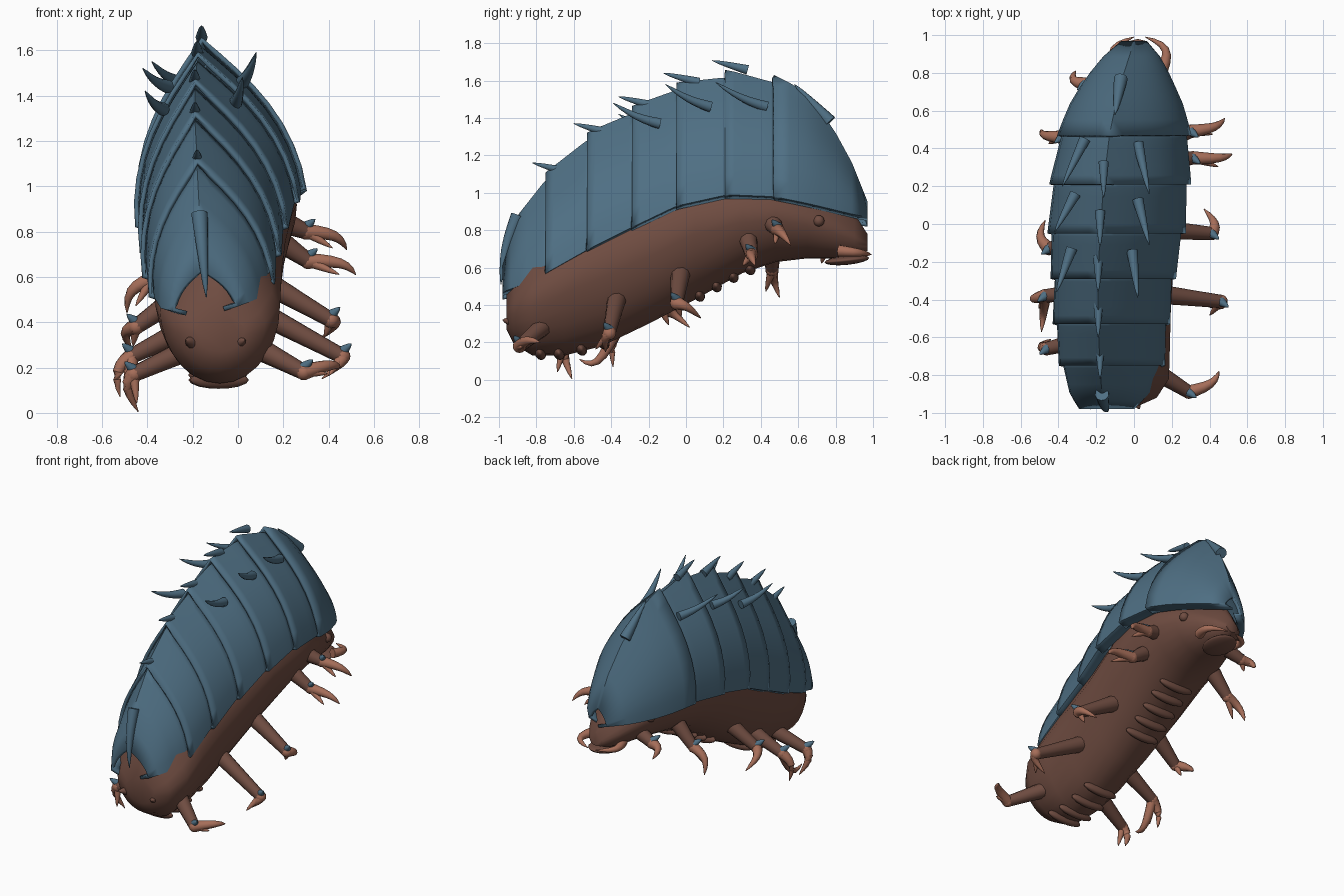
import bpy
import math
from mathutils import Vector

if "Cube" in bpy.data.objects:
    bpy.data.objects.remove(bpy.data.objects["Cube"])


def material(name, rgb):
    m = bpy.data.materials.new(name)
    m.use_nodes = True
    m.diffuse_color = (*rgb, 1)
    m.node_tree.nodes["Principled BSDF"].inputs["Base Color"].default_value = (*rgb, 1)
    return m


SHELL = material("slate blue shell", (0.078, 0.16, 0.23))
BODY = material("dark brown skin", (0.16, 0.073, 0.053))
CLAW = material("light brown claw", (0.38, 0.155, 0.1))


def loft(name, rings, mat, closed=True, angle=40):
    """Skin a list of equal-length point rings; closed rings get end caps."""
    n = len(rings[0])
    faces = []
    for i in range(len(rings) - 1):
        for j in range(n if closed else n - 1):
            k = (j + 1) % n
            faces.append((i * n + j, i * n + k, (i + 1) * n + k, (i + 1) * n + j))
    if closed:
        faces.append(tuple(reversed(range(n))))
        faces.append(tuple(range((len(rings) - 1) * n, len(rings) * n)))
    mesh = bpy.data.meshes.new(name)
    mesh.from_pydata([tuple(p) for r in rings for p in r], [], faces)
    mesh.materials.append(mat)
    ob = bpy.data.objects.new(name, mesh)
    bpy.context.collection.objects.link(ob)
    bpy.ops.object.select_all(action='DESELECT')
    bpy.context.view_layer.objects.active = ob
    ob.select_set(True)
    bpy.ops.object.mode_set(mode='EDIT')
    bpy.ops.mesh.select_all(action='SELECT')
    bpy.ops.mesh.normals_make_consistent(inside=False)
    bpy.ops.object.mode_set(mode='OBJECT')
    bpy.ops.object.shade_smooth_by_angle(angle=math.radians(angle))
    return ob


def tube(name, points, radii, mat, sides=10):
    pts = [Vector(p) for p in points]
    rings = []
    for i, p in enumerate(pts):
        d = pts[min(i + 1, len(pts) - 1)] - pts[max(i - 1, 0)]
        q = d.to_track_quat('Z', 'Y')
        rings.append([p + q @ Vector((math.cos(a), math.sin(a), 0)) * radii[i]
                      for a in (math.tau * s / sides for s in range(sides))])
    return loft(name, rings, mat)


def horn(name, base, tip, radius, mat, bend=(0, 0, 0), steps=6):
    """Tapered horn whose middle is pushed sideways by bend."""
    b, t, v = Vector(base), Vector(tip), Vector(bend)
    pts, rad = [], []
    for i in range(steps + 1):
        s = i / steps
        pts.append(b.lerp(t, s) + v * math.sin(math.pi * s))
        rad.append(radius * (1 - s) ** 0.7 + 0.002)
    return tube(name, pts, rad, mat)


def blob(name, loc, scale, mat, tilt=0):
    bpy.ops.mesh.primitive_uv_sphere_add(segments=16, ring_count=8, location=loc, rotation=(tilt, 0, 0))
    ob = bpy.context.object
    ob.name, ob.scale = name, scale
    ob.data.materials.append(mat)
    bpy.ops.object.shade_smooth()
    return ob


def sample(table, y):
    """Linear lookup of a table sorted by its first column."""
    for a, b in zip(table, table[1:]):
        if y <= b[0]:
            break
    s = (y - a[0]) / (b[0] - a[0])
    return [p + (q - p) * s for p, q in zip(a[1:], b[1:])]


# Body: centre x, belly z, widest z, top z, half width along y
BODY_TABLE = [
    (-0.96, -0.08, 0.27, 0.37, 0.46, 0.11),
    (-0.92, -0.08, 0.19, 0.40, 0.60, 0.20),
    (-0.82, -0.08, 0.13, 0.47, 0.75, 0.265),
    (-0.65, -0.09, 0.13, 0.56, 0.92, 0.28),
    (-0.45, -0.09, 0.18, 0.65, 1.05, 0.285),
    (-0.20, -0.09, 0.30, 0.76, 1.15, 0.30),
    (0.05, -0.08, 0.43, 0.88, 1.25, 0.32),
    (0.30, -0.06, 0.57, 0.92, 1.30, 0.32),
    (0.48, -0.05, 0.63, 0.92, 1.28, 0.30),
    (0.65, -0.03, 0.65, 0.88, 1.12, 0.24),
    (0.80, -0.01, 0.65, 0.82, 0.99, 0.17),
    (0.90, 0.0, 0.66, 0.77, 0.89, 0.11),
    (0.97, 0.01, 0.69, 0.73, 0.78, 0.05),
]
rings = []
for y, cx, low, mid, top, half in BODY_TABLE:
    ring = []
    for k in range(28):
        c, s = math.cos(math.tau * k / 28), math.sin(math.tau * k / 28)
        w = half * c * (1 - 0.5 * max(s, 0))
        ring.append((cx + w, y, mid + s * ((top - mid) if s > 0 else (mid - low))))
    rings.append(ring)
loft("body", rings, BODY, angle=60)

# Shell: ridge x z, left rim x z, right rim x z along y
SHELL_TABLE = [
    (-0.98, -0.16, 0.63, -0.29, 0.45, 0.0, 0.47),
    (-0.90, -0.17, 0.88, -0.34, 0.46, 0.08, 0.50),
    (-0.75, -0.18, 1.07, -0.37, 0.51, 0.14, 0.57),
    (-0.52, -0.19, 1.29, -0.40, 0.60, 0.17, 0.70),
    (-0.28, -0.19, 1.43, -0.41, 0.71, 0.20, 0.82),
    (-0.05, -0.18, 1.55, -0.43, 0.82, 0.25, 0.93),
    (0.22, -0.16, 1.62, -0.42, 0.88, 0.28, 0.99),
    (0.47, -0.13, 1.59, -0.38, 0.90, 0.28, 0.98),
    (0.62, -0.10, 1.53, -0.33, 0.88, 0.25, 0.95),
    (0.75, -0.07, 1.39, -0.26, 0.86, 0.20, 0.92),
    (0.87, -0.03, 1.20, -0.18, 0.85, 0.15, 0.89),
    (0.97, 0.0, 0.96, -0.07, 0.84, 0.07, 0.87),
]


def shell_section(y, lift):
    rx, rz, lx, lz, qx, qz = sample(SHELL_TABLE, y)
    ridge = Vector((rx, y, rz + lift))
    halves = []
    for ex, ez, side in ((lx, lz, -1), (qx, qz, 1)):
        rim = Vector((ex + side * lift * 0.6, y, ez))
        along = ridge - rim
        out = Vector((side * along.z, 0, -side * along.x)).normalized()
        pts = [rim + Vector((-side * 0.06, 0, -0.02))]
        for k in range(8):
            s = k / 8
            pts.append(rim.lerp(ridge, s) + out * 0.1 * along.length * math.sin(math.pi * s ** 0.85))
        halves.append(pts)
    return halves[0] + [ridge] + halves[1][::-1]


# Seven overlapping plates, each raised at its trailing edge
EDGES = [0.97, 0.47, 0.21, -0.05, -0.29, -0.53, -0.75, -0.98]
for i, (front, rear) in enumerate(zip(EDGES, EDGES[1:])):
    last = i == len(EDGES) - 2
    lead = front if i == 0 else front + 0.03
    steps = 6
    rows = []
    for k in range(steps + 1):
        s = k / steps
        rows.append(shell_section(lead + (rear - lead) * s, 0.0 if last else 0.045 * s - 0.005))
    plate = loft(f"shell_plate_{i + 1}", rows, SHELL, closed=False)
    mod = plate.modifiers.new("thickness", 'SOLIDIFY')
    mod.thickness, mod.offset = 0.02, -1

# Shell horns: two side rows, a ridge row, a brow horn and a tail horn
SIDE_HORNS = [
    ((0.02, 0.43, 1.46), (0.08, 0.16, 1.59)),
    ((0.02, 0.13, 1.46), (0.08, -0.11, 1.58)),
    ((-0.01, -0.14, 1.37), (0.02, -0.39, 1.48)),
    ((-0.26, 0.45, 1.46), (-0.38, 0.20, 1.55)),
    ((-0.31, 0.16, 1.44), (-0.42, -0.04, 1.52)),
    ((-0.33, -0.13, 1.34), (-0.41, -0.36, 1.42)),
]
for i, (base, tip) in enumerate(SIDE_HORNS):
    horn(f"side_horn_{i + 1}", base, tip, 0.028, SHELL, bend=(0, 0, -0.015))
for i, y in enumerate(EDGES[2:7]):
    x, z = sample(SHELL_TABLE, y)[:2]
    horn(f"ridge_horn_{i + 1}", (x, y + 0.12, z + 0.04), (x, y - 0.07, z + 0.09), 0.025, SHELL)
horn("brow_horn", (-0.07, 0.77, 1.38), (-0.1, 0.58, 1.58), 0.035, SHELL)
horn("tail_horn", (-0.17, -0.9, 0.88), (-0.14, -0.99, 0.51), 0.035, SHELL, bend=(0, -0.02, 0))

# Legs: hip, ankle, claw tip
LEGS = [
    ((0.08, -0.76, 0.29), (0.29, -0.89, 0.18), (0.45, -0.78, 0.20)),
    ((0.12, -0.37, 0.43), (0.46, -0.41, 0.25), (0.37, -0.43, 0.15)),
    ((0.15, -0.03, 0.56), (0.41, -0.05, 0.41), (0.37, 0.08, 0.33)),
    ((0.18, 0.33, 0.76), (0.31, 0.35, 0.67), (0.52, 0.37, 0.61)),
    ((0.20, 0.46, 0.84), (0.30, 0.49, 0.80), (0.48, 0.56, 0.72)),
    ((-0.26, 0.46, 0.72), (-0.38, 0.46, 0.59), (-0.49, 0.50, 0.44)),
    ((-0.28, -0.10, 0.50), (-0.45, -0.13, 0.38), (-0.47, 0.02, 0.28)),
    ((-0.25, -0.36, 0.36), (-0.47, -0.38, 0.25), (-0.52, -0.39, 0.07)),
    ((-0.22, -0.60, 0.28), (-0.46, -0.66, 0.17), (-0.44, -0.61, 0.005)),
    ((-0.14, 0.72, 0.74), (-0.26, 0.74, 0.69), (-0.31, 0.81, 0.62)),
]
for i, (hip, ankle, tip) in enumerate(LEGS):
    h, a, t = Vector(hip), Vector(ankle), Vector(tip)
    side = 1 if h.x > 0 else -1
    tube(f"leg_{i + 1}", [h, h.lerp(a, 0.5), a], [0.052, 0.043, 0.035], BODY)
    blob(f"ankle_{i + 1}", a, (0.036,) * 3, CLAW)
    horn(f"claw_{i + 1}", a, t, 0.034, CLAW, bend=(side * 0.035, -0.01, 0.02))
    horn(f"inner_claw_{i + 1}", a, a.lerp(t, 0.65) + Vector((0, -0.06, -0.02)), 0.024, CLAW)
    horn(f"spur_{i + 1}", a + Vector((0, 0, 0.02)), a + Vector((side * 0.04, -0.03, 0.055)), 0.024, SHELL)
horn("curled_claw", (-0.47, -0.38, 0.25), (-0.49, -0.57, 0.11), 0.03, CLAW, bend=(0, 0, -0.08))

# Belly folds in two groups
for i, y in enumerate([-0.78, -0.68, -0.56, -0.44, -0.02, 0.07, 0.16, 0.25, 0.34]):
    cx, low = sample(BODY_TABLE, y)[:2]
    blob(f"belly_fold_{i + 1}", (cx, y, low + 0.015), (0.13, 0.03, 0.04), BODY, tilt=0.4)

# Face: mandibles, lip, eyes; small bumps at the tail end
for side, label in ((1, "left"), (-1, "right")):
    horn(f"mandible_{label}", (0.03 + side * 0.12, 0.82, 0.69), (0.03 + side * 0.03, 0.99, 0.67),
         0.03, CLAW, bend=(side * 0.06, 0.02, 0))
    blob(f"eye_{label}", (-0.02 + side * 0.205, 0.71, 0.85), (0.03,) * 3, BODY)
    horn(f"tail_bump_{label}", (-0.1 + side * 0.1, -0.92, 0.31), (-0.1 + side * 0.13, -0.98, 0.32), 0.03, BODY)
blob("lip", (0.02, 0.86, 0.64), (0.10, 0.12, 0.025), BODY, tilt=0.1)
